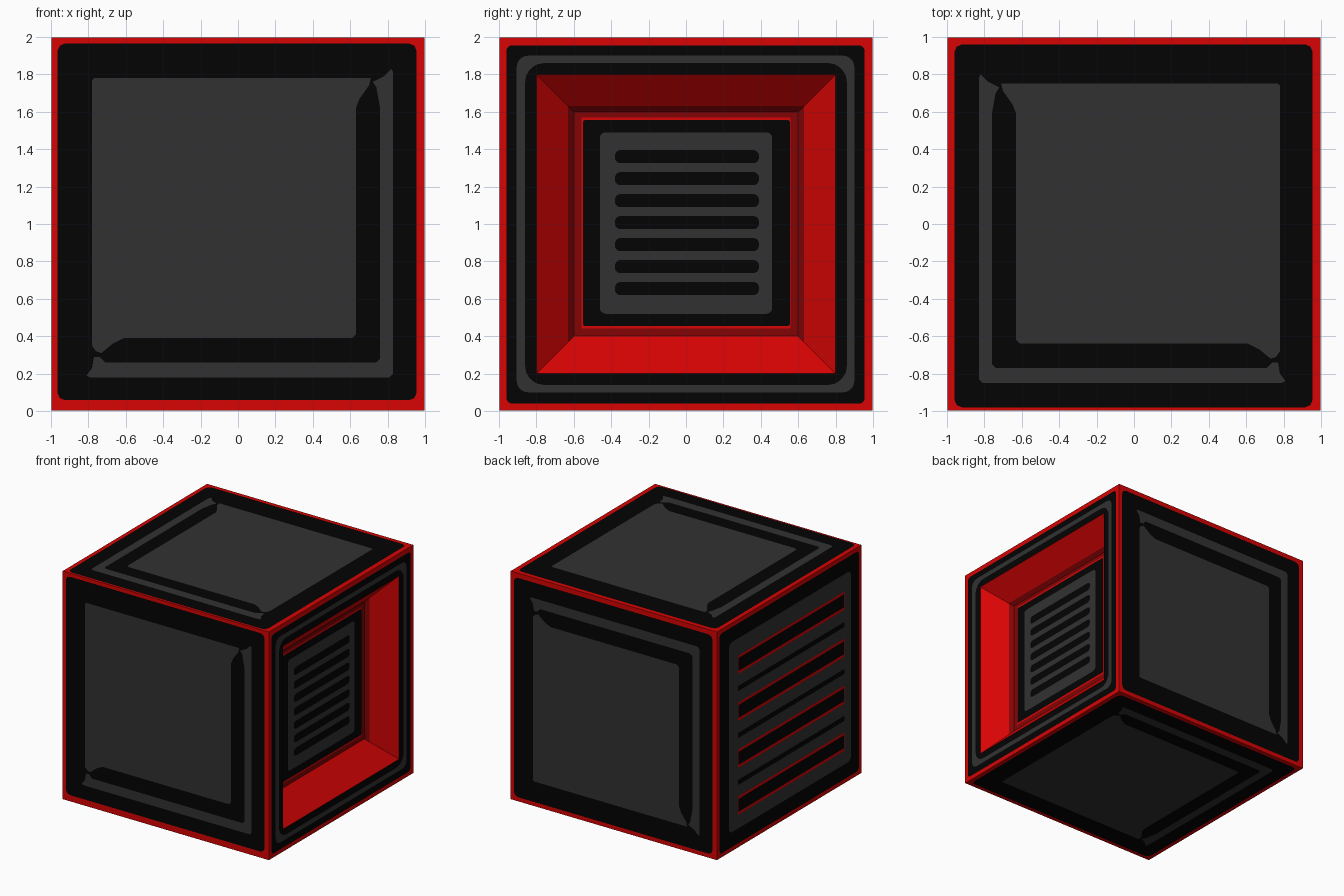
import bpy, bmesh, math
from mathutils import Vector

if "Cube" in bpy.data.objects:
    bpy.data.objects.remove(bpy.data.objects["Cube"])


def material(name, rgb):
    m = bpy.data.materials.new(name)
    m.diffuse_color = (*rgb, 1)
    m.use_nodes = True
    m.node_tree.nodes["Principled BSDF"].inputs["Base Color"].default_value = m.diffuse_color
    return m


RED = material("red", (0.69, 0.001, 0.001))
DARK_RED = material("dark red", (0.23, 0.001, 0.0015))
BLACK = material("black", (0.001, 0.001, 0.001))
GREY = material("grey", (0.031, 0.031, 0.031))

HALF = 0.996                      # body half size, painted plates fill up to 1.0
L1, L2, L3, L4 = 0.997, 0.998, 0.999, 1.0


def make_object(name, bm, mats):
    mesh = bpy.data.meshes.new(name)
    bm.to_mesh(mesh)
    bm.free()
    ob = bpy.data.objects.new(name, mesh)
    for m in mats:
        mesh.materials.append(m)
    bpy.context.collection.objects.link(ob)
    return ob


# side -> (outward normal, function from face coordinates to space)
SIDES = {
    "front": (Vector((0, -1, 0)), lambda a, b, d: (a, -d, b + 1)),
    "back": (Vector((0, 1, 0)), lambda a, b, d: (a, d, b + 1)),
    "right": (Vector((1, 0, 0)), lambda a, b, d: (d, a, b + 1)),
    "left": (Vector((-1, 0, 0)), lambda a, b, d: (-d, a, b + 1)),
    "top": (Vector((0, 0, 1)), lambda a, b, d: (a, b, 1 + d)),
    "bottom": (Vector((0, 0, -1)), lambda a, b, d: (a, b, 1 - d)),
}


def rounded(a0, b0, a1, b1, r, n=5):
    """Rounded rectangle outline"""
    pts = []
    for ca, cb, start in ((a1 - r, b1 - r, 0), (a0 + r, b1 - r, 90),
                          (a0 + r, b0 + r, 180), (a1 - r, b0 + r, 270)):
        for i in range(n + 1):
            t = math.radians(start + 90 * i / n)
            pts.append((ca + r * math.cos(t), cb + r * math.sin(t)))
    return pts


def plate(name, side, level, mat, outline, hole=None):
    """Thin painted plate on one side, optionally with a matching hole"""
    normal, place = SIDES[side]
    bm = bmesh.new()
    outer = [bm.verts.new(place(a, b, level)) for a, b in outline]
    if hole:
        inner = [bm.verts.new(place(a, b, level)) for a, b in hole]
        k = len(outer)
        for i in range(k):
            j = (i + 1) % k
            bm.faces.new((outer[i], outer[j], inner[j], inner[i]))
    else:
        bm.faces.new(outer)
    bm.normal_update()
    for f in bm.faces:
        if f.normal.dot(normal) < 0:
            f.normal_flip()
    if not hole:
        bmesh.ops.triangulate(bm, faces=bm.faces[:], ngon_method='EAR_CLIP')
    return make_object(name, bm, [mat])


# Cube body with a sloped recess in the right side
bm = bmesh.new()
bmesh.ops.create_cube(bm, size=2 * HALF)
bmesh.ops.translate(bm, verts=bm.verts, vec=(0, 0, 1))
bm.normal_update()
face = max(bm.faces, key=lambda f: f.calc_center_median().x)
for half, depth, mat_index in ((0.8, HALF, 0), (0.63, 0.83, 0), (0.6, 0.8, 1)):
    ring = bmesh.ops.inset_region(bm, faces=[face], thickness=0.05)["faces"]
    for v in face.verts:
        v.co = (depth, math.copysign(half, v.co.y), 1 + math.copysign(half, v.co.z - 1))
    for f in ring:
        # the lower slope stays bright all the way down
        low = f.calc_center_median().z < 0.5
        f.material_index = 0 if low else mat_index
face.material_index = 1
make_object("cube_body", bm, [RED, DARK_RED])

# Four panelled sides: a grey square with an L-shaped bevel strip
SQUARE = [(-.78, .77), (-.77, .78), (.71, .78), (.70, .74), (.65, .67), (.63, .62),
          (.63, -.59), (.61, -.61), (-.61, -.61), (-.67, -.64), (-.73, -.69),
          (-.76, -.68), (-.78, -.65)]
STRIP = [(.82, .83), (.78, .79), (.72, .76), (.74, .73), (.76, .62), (.76, -.72),
         (.74, -.74), (-.71, -.74), (-.74, -.71), (-.77, -.71), (-.78, -.77),
         (-.81, -.81), (-.79, -.82), (.81, -.82), (.83, -.80), (.83, .81)]
# side, mirror signs, vertical shift, black panel extents
PANELS = (("front", 1, 1, 0, (-.965, -.942, .955, .965)),
          ("top", -1, 1, -.03, (-.96, -.98, .955, .96)),
          ("back", -1, -1, 0, (-.955, -.96, .965, .955)),
          ("bottom", -1, -1, 0, (-.96, -.96, .96, .96)))
for side, sa, sb, shift, box in PANELS:
    plate(side + "_black_panel", side, L1, BLACK, rounded(*box, .04, 2))
    for label, shape in (("square", SQUARE), ("strip", STRIP)):
        plate(f"{side}_grey_{label}", side, L2, GREY,
              [(a * sa, b * sb + shift) for a, b in shape])

# Right side: frame around the recess
plate("right_black_frame", "right", L1, BLACK,
      rounded(-.96, -.96, .955, .955, .03), rounded(-.8, -.8, .8, .8, .0005))
plate("right_grey_ring", "right", L2, GREY,
      rounded(-.905, -.9, .9, .9, .06), rounded(-.86, -.86, .86, .86, .10))

# Recessed grille on the floor of the right side
plate("grille_red_edge", "right", .8015, RED, rounded(-.56, -.56, .56, .57, .01))
plate("grille_black_plate", "right", .803, BLACK, rounded(-.55, -.545, .555, .555, .01))
plate("grille_grey_plate", "right", .8045, GREY, rounded(-.46, -.48, .46, .49, .03))
for i in range(7):
    z = -.345 + i * .1175
    plate(f"grille_slot_{i + 1}", "right", .806, BLACK,
          rounded(-.38, z - .035, .39, z + .035, .03))

# Left side: vented panel
plate("left_black_panel", "left", L1, BLACK, rounded(-.96, -.96, .96, .96, .03))
plate("left_grey_panel", "left", L2, GREY, rounded(-.85, -.83, .83, .83, .04))
for i in range(4):
    z = -.71 + i * .41
    plate(f"vent_red_edge_{i + 1}", "left", L3, RED, rounded(-.76, z, .71, z + .16, .01))
    plate(f"vent_slot_{i + 1}", "left", L4, BLACK,
          rounded(-.755, z + .025, .705, z + .138, .01))
    if i < 3:
        plate(f"vent_groove_{i + 1}", "left", L3, BLACK,
              rounded(-.76, z + .26, .71, z + .305, .01))
